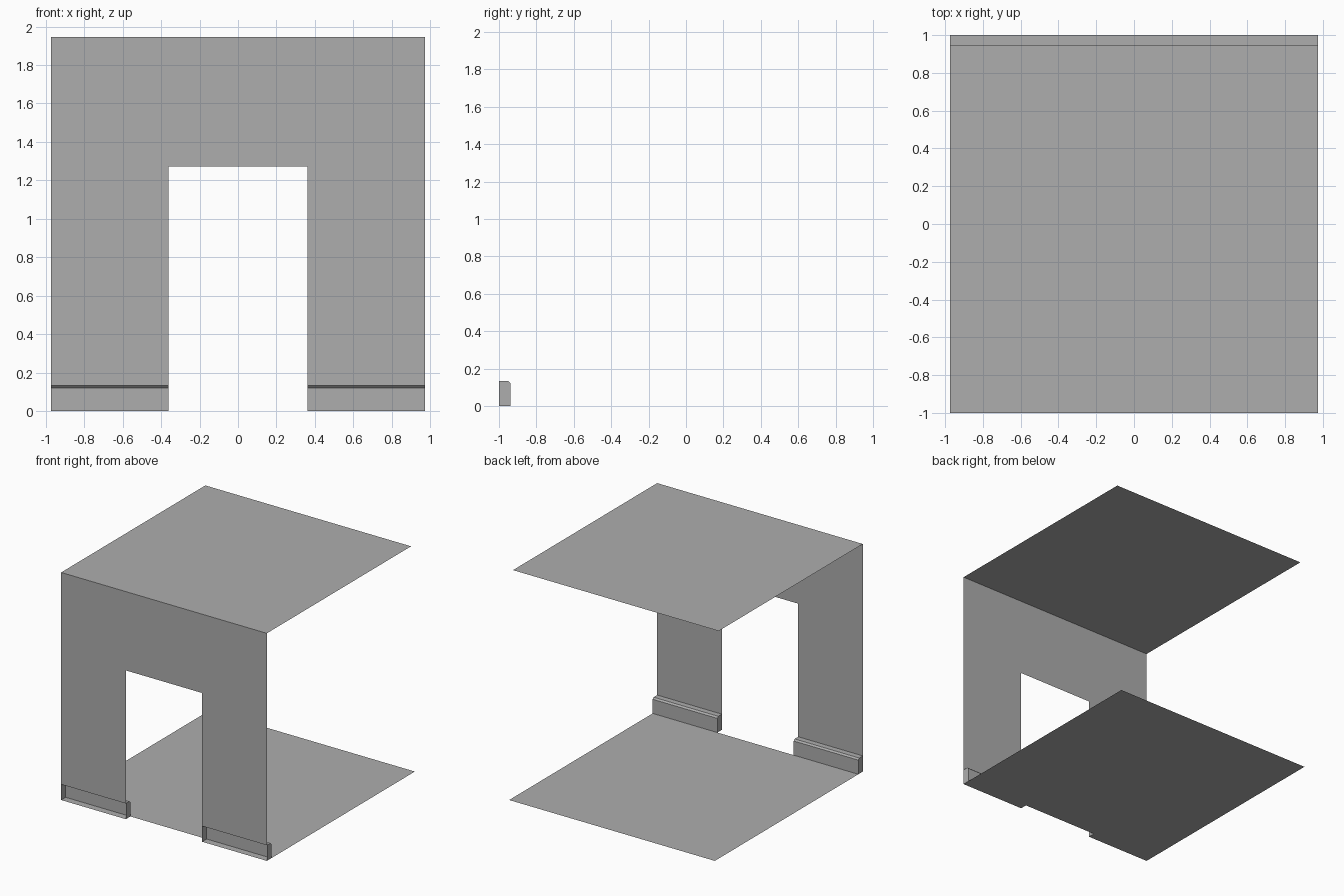
import bpy

if "Cube" in bpy.data.objects:
    bpy.data.objects.remove(bpy.data.objects["Cube"])

HALF_W = 0.973      # half width of the room section
HEIGHT = 1.946      # ceiling height
FRONT = -1.0        # plane of the wall
DOOR_W = 0.361      # half width of the doorway
DOOR_H = 1.272
BASE_D = 0.061      # skirting depth
BASE_H = 0.134      # skirting height
BEVEL = 0.013

grey = bpy.data.materials.new("plain grey")
grey.diffuse_color = (0.42, 0.42, 0.42, 1)
grey.use_nodes = True
grey.node_tree.nodes["Principled BSDF"].inputs["Base Color"].default_value = grey.diffuse_color


def add_mesh(name, verts, faces):
    mesh = bpy.data.meshes.new(name)
    mesh.from_pydata(verts, [], faces)
    mesh.materials.append(grey)
    obj = bpy.data.objects.new(name, mesh)
    bpy.context.collection.objects.link(obj)
    return obj


def sheet(name, y0, y1, z, up):
    """Single-sided horizontal sheet across the full width."""
    verts = [(-HALF_W, y0, z), (HALF_W, y0, z), (HALF_W, y1, z), (-HALF_W, y1, z)]
    add_mesh(name, verts, [(0, 1, 2, 3) if up else (3, 2, 1, 0)])


# Floor starts at the skirting face, ceiling starts at the wall
sheet("floor", FRONT + BASE_D, 1.0, 0, True)
sheet("ceiling", FRONT, 0.948, HEIGHT, False)

# Wall sheet with doorway, its legs stop at the top of the skirting
outline = [(-HALF_W, BASE_H), (-DOOR_W, BASE_H), (-DOOR_W, DOOR_H), (DOOR_W, DOOR_H),
           (DOOR_W, BASE_H), (HALF_W, BASE_H), (HALF_W, HEIGHT), (-HALF_W, HEIGHT)]
add_mesh("door_wall", [(x, FRONT, z) for x, z in outline], [tuple(range(7, -1, -1))])

# Skirting boards: bevelled profile, capped at both ends, open at the wall side
inner = FRONT + BASE_D
profile = [(FRONT, 0), (inner, 0), (inner, BASE_H - BEVEL),
           (inner - BEVEL, BASE_H), (FRONT, BASE_H)]
n = len(profile)
for name, x0, x1 in (("left_skirting", -HALF_W, -DOOR_W), ("right_skirting", DOOR_W, HALF_W)):
    verts = [(x, y, z) for x in (x0, x1) for y, z in profile]
    faces = [(i, i + 1, n + i + 1, n + i) for i in range(n - 1)]
    faces = [f[::-1] for f in faces]
    faces += [tuple(range(n - 1, -1, -1)), tuple(range(n, 2 * n))]
    add_mesh(name, verts, faces)
